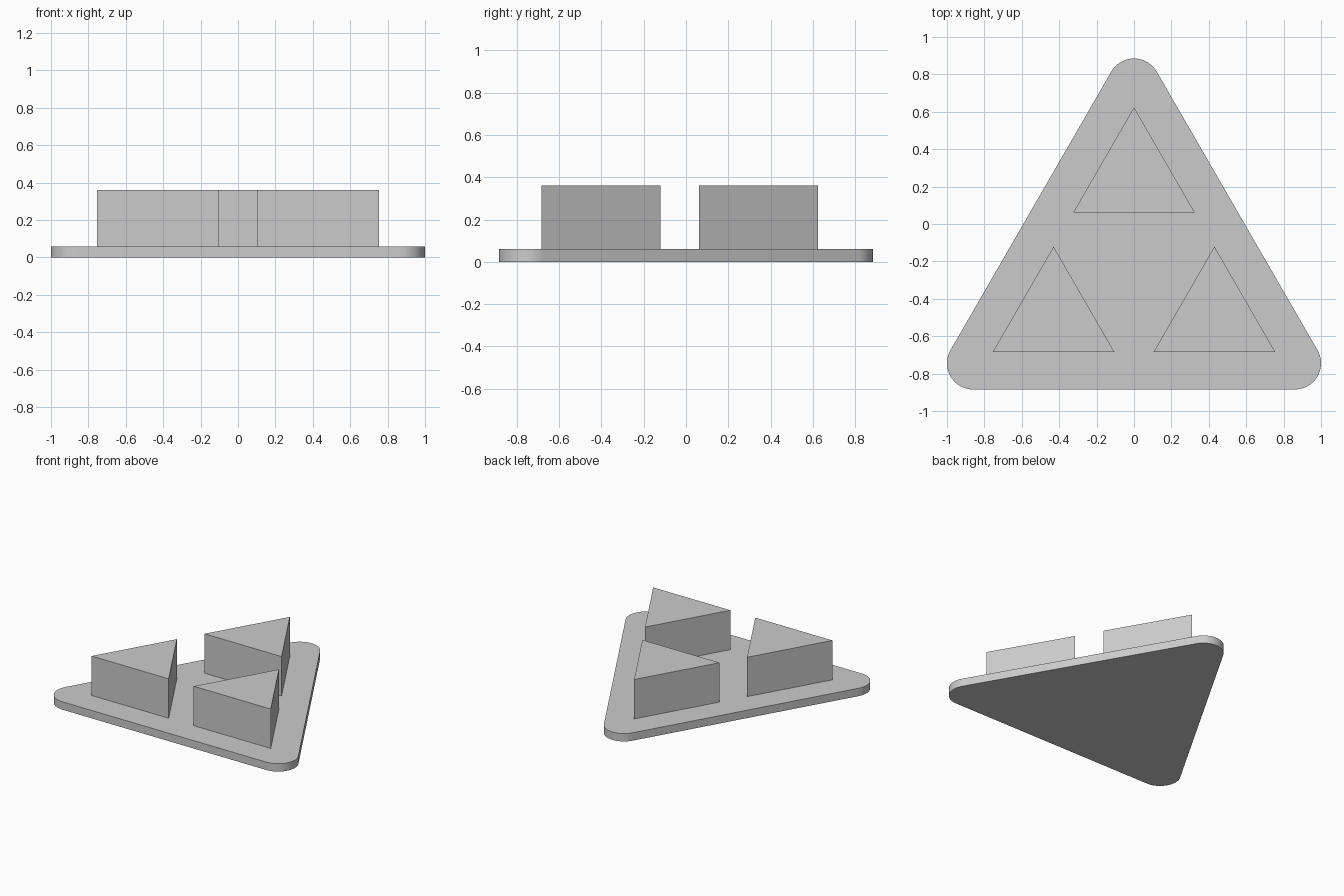
import bpy
import bmesh
from math import radians, cos, sin, sqrt

cube = bpy.data.objects.get("Cube")
if cube:
    bpy.data.objects.remove(cube, do_unlink=True)

# Single matte grey
GREY = (0.6, 0.6, 0.6, 1.0)
grey = bpy.data.materials.new("light_grey")
grey.use_nodes = True
grey.diffuse_color = GREY
grey.node_tree.nodes["Principled BSDF"].inputs["Base Color"].default_value = GREY

CENTRE_Y = -0.248                # centroid of the base triangle
CORNER_REACH = 1.72 / sqrt(3)    # centroid to the centre of each rounded corner
CORNER_RADIUS = 0.14
BASE_TOP, BLOCK_TOP = 0.06, 0.36
DIRECTIONS = [radians(a) for a in (90, 210, 330)]


def polar(cx, cy, radius, angle):
    return cx + radius * cos(angle), cy + radius * sin(angle)


def prism(name, outline, bottom, top):
    """Extrude a closed counter-clockwise outline between two heights."""
    bm = bmesh.new()
    face = bm.faces.new([bm.verts.new((x, y, bottom)) for x, y in outline])
    solid = bmesh.ops.extrude_face_region(bm, geom=[face], use_keep_orig=True)
    upper = [v for v in solid["geom"] if isinstance(v, bmesh.types.BMVert)]
    bmesh.ops.translate(bm, verts=upper, vec=(0, 0, top - bottom))
    bmesh.ops.recalc_face_normals(bm, faces=bm.faces)
    mesh = bpy.data.meshes.new(name)
    bm.to_mesh(mesh)
    bm.free()
    mesh.materials.append(grey)
    obj = bpy.data.objects.new(name, mesh)
    bpy.context.collection.objects.link(obj)
    return obj


# Base plate: triangle with rounded corners
STEPS = 20
outline = []
for direction in DIRECTIONS:
    cx, cy = polar(0, CENTRE_Y, CORNER_REACH, direction)
    for i in range(STEPS + 1):
        turn = radians(120) * (i / STEPS - 0.5)
        outline.append(polar(cx, cy, CORNER_RADIUS, direction + turn))
base = prism("base_plate", outline, 0, BASE_TOP)
bpy.ops.object.select_all(action="DESELECT")
base.select_set(True)
bpy.context.view_layer.objects.active = base
bpy.ops.object.shade_smooth_by_angle(angle=radians(30))

# Three sharp triangular blocks, one towards each corner
BLOCK_RADIUS = 0.65 / sqrt(3)
for name, direction in zip(("back_block", "right_block", "left_block"), DIRECTIONS):
    cx, cy = polar(0, CENTRE_Y, CORNER_REACH / 2, direction)
    prism(name, [polar(cx, cy, BLOCK_RADIUS, a) for a in DIRECTIONS], BASE_TOP, BLOCK_TOP)
